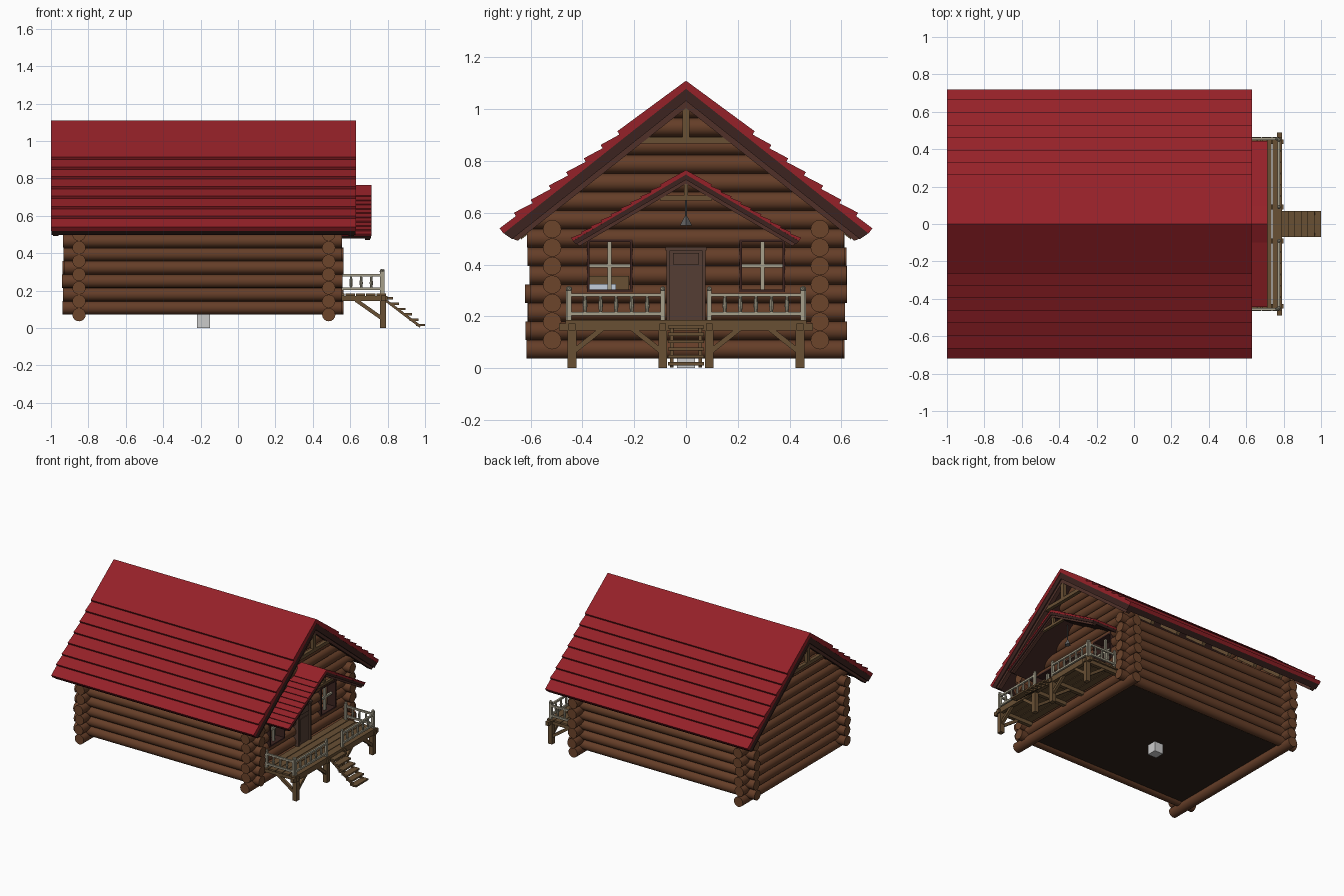
import bpy, bmesh, random
from mathutils import Vector, Matrix

if "Cube" in bpy.data.objects:
    bpy.data.objects.remove(bpy.data.objects["Cube"])

random.seed(4)

def mat(name, r, g, b):
    m = bpy.data.materials.new(name)
    m.diffuse_color = (r, g, b, 1)
    m.use_nodes = True
    m.node_tree.nodes["Principled BSDF"].inputs["Base Color"].default_value = m.diffuse_color
    return m

RED = mat("red_roof", .30, .015, .021)
DARK = mat("dark_timber", .045, .017, .014)
BARGE = mat("barge_timber", .08, .03, .022)
LOG = mat("log", .13, .048, .021)
END = mat("log_end", .15, .058, .024)
WOOD = mat("porch_wood", .14, .08, .034)
RAIL = mat("pale_rail", .38, .35, .26)
FLOOR = mat("floor", .028, .017, .01)
DOOR = mat("door", .09, .048, .034)
METAL = mat("metal", .12, .12, .12)
LINEN = mat("linen", .55, .62, .72)

def box(bm, x0, x1, y0, y1, z0, z1):
    m = Matrix.Translation(((x0+x1)/2, (y0+y1)/2, (z0+z1)/2)) @ Matrix.Diagonal((x1-x0, y1-y0, z1-z0, 1))
    bmesh.ops.create_cube(bm, size=1, matrix=m)

def along(a, b):
    a, b = Vector(a), Vector(b)
    return Matrix.Translation((a+b)/2) @ (b-a).to_track_quat('Z', 'Y').to_matrix().to_4x4(), (b-a).length

def beam(bm, a, b, w):
    m, l = along(a, b)
    bmesh.ops.create_cube(bm, size=1, matrix=m @ Matrix.Diagonal((w, w, l, 1)))

def rod(bm, a, b, r0, r1=None, n=16):
    m, l = along(a, b)
    bmesh.ops.create_cone(bm, cap_ends=True, segments=n, radius1=r0,
                          radius2=r0 if r1 is None else r1, depth=l, matrix=m)

def prism(bm, half, x0, x1):
    """Extrude a profile in y-z, mirrored about y = 0; half starts and ends on the axis."""
    pts = half + [(-y, z) for y, z in reversed(half[1:-1])]
    f = bm.faces.new([bm.verts.new((x0, y, z)) for y, z in pts])
    ext = bmesh.ops.extrude_face_region(bm, geom=[f])
    bmesh.ops.translate(bm, vec=(x1-x0, 0, 0), verts=[v for v in ext['geom'] if isinstance(v, bmesh.types.BMVert)])
    bmesh.ops.recalc_face_normals(bm, faces=bm.faces[:])

def finish(name, bm, material, cap=None, smooth=False):
    me = bpy.data.meshes.new(name)
    if cap:
        for f in bm.faces:
            f.material_index = int(len(f.verts) > 4)
    bm.to_mesh(me)
    bm.free()
    me.materials.append(material)
    if cap:
        me.materials.append(cap)
    ob = bpy.data.objects.new(name, me)
    bpy.context.collection.objects.link(ob)
    if smooth:
        bpy.ops.object.select_all(action='DESELECT')
        ob.select_set(True)
        bpy.context.view_layer.objects.active = ob
        bpy.ops.object.shade_smooth_by_angle(angle=.7)
    return ob

# Log walls
R, STEP = .0357, .0715
jit = lambda: random.uniform(-.012, .012)
for name, y in (("front_log_wall", -.517), ("back_log_wall", .517)):
    bm = bmesh.new()
    for k in range(7):
        z = .108 + STEP*k
        rod(bm, (-.935+jit()/2, y, z), (.56+jit()/2, y, z), R)
    finish(name, bm, LOG, END, True)

for name, x in (("left_gable_wall", -.85), ("right_gable_wall", .485)):
    bm = bmesh.new()
    for k in range(14):
        z = .072 + STEP*k
        h = min(.612, (1.05-z)/.79)
        j = jit() if h == .612 else 0
        rod(bm, (x, -h+j, z), (x, h+j, z), R)
    wall = finish(name, bm, LOG, END)
    if x > 0:  # window openings
        bm = bmesh.new()
        for s in (-1, 1):
            box(bm, x-.1, x+.1, s*.295-.083, s*.295+.083, .30, .49)
        cutter = finish("window_cutter", bm, LOG)
        cutter.hide_render = True
        cutter.hide_viewport = False
        mod = wall.modifiers.new("openings", 'BOOLEAN')
        mod.object, mod.operation, mod.solver = cutter, 'DIFFERENCE', 'EXACT'
        dg = bpy.context.evaluated_depsgraph_get()
        wall_mesh = bpy.data.meshes.new_from_object(wall.evaluated_get(dg))
        wall.modifiers.clear()
        wall.data = wall_mesh
        bpy.data.objects.remove(cutter)
    bpy.ops.object.select_all(action='DESELECT')
    wall.select_set(True)
    bpy.context.view_layer.objects.active = wall
    bpy.ops.object.shade_smooth_by_angle(angle=.7)

# Floor and footing block
bm = bmesh.new()
box(bm, -.85, .485, -.517, .517, .09, .12)
finish("floor", bm, FLOOR)
bm = bmesh.new()
box(bm, -.22, -.15, -.035, .035, 0, .072)
finish("footing_block", bm, None or mat("stone", .6, .6, .6))

# Shingled roofs: overlapping courses give a stepped profile
def roof(name, apex, noses, drop, t, x0, x1):
    half = [(0, apex)]
    for y, z in noses[:-1]:
        half += [(y, z), (y-drop*.6, z-drop)]
    ye, ze = noses[-1]
    half += [(ye, ze), (ye-t*.6, ze-t*.8), (0, apex-t*1.25)]
    bm = bmesh.new()
    prism(bm, half, x0, x1)
    finish(name, bm, RED)

roof("main_roof", 1.11, [(.265, .915), (.33, .862), (.395, .81), (.463, .757), (.53, .705),
                         (.60, .65), (.665, .60), (.72, .54)], .013, .025, -1, .63)
bm = bmesh.new()
prism(bm, [(0, 1.079), (.705, .521), (.672, .498), (0, 1.032)], -.998, .628)
finish("roof_boards", bm, DARK)
roof("porch_roof", .765, [(.10+.0383*i, .709-.0229*i) for i in range(10)], .006, .014, .49, .715)
bm = bmesh.new()
prism(bm, [(0, .748), (.437, .491), (.425, .478), (0, .727)], .49, .712)
finish("porch_roof_boards", bm, DARK)

# Gable trusses and eave rafters
bm = bmesh.new()
for x in (-.975, .605):
    prism(bm, [(0, 1.034), (.672, .5), (.65, .492), (0, 1.004)], x-.015, x+.015)
prism(bm, [(0, .73), (.425, .48), (.41, .472), (0, .712)], .68, .705)
finish("barge_boards", bm, BARGE)
bm = bmesh.new()
for x in (-.975, .605):
    box(bm, x-.013, x+.013, -.014, .014, .87, 1.02)
    box(bm, x-.013, x+.013, -.2, .2, .868, .893)
box(bm, .68, .70, -.008, .008, .655, .72)
box(bm, .68, .70, -.1, .1, .648, .666)
finish("truss_timbers", bm, WOOD)
bm = bmesh.new()
for i in range(6):
    x = -.72 + .22*i
    for s in (-1, 1):
        beam(bm, (x, s*.48, .638), (x, s*.645, .508), .028)
finish("eave_rafters", bm, WOOD)

# Door and lamp
bm = bmesh.new()
box(bm, .48, .53, -.065, .065, .185, .455)
for s in (-1, 1):
    box(bm, .48, .54, s*.068-.007, s*.068+.007, .185, .46)
box(bm, .48, .545, -.08, .08, .455, .468)
box(bm, .53, .536, -.05, .05, .40, .445)
box(bm, .53, .534, -.045, .045, .21, .37)
finish("door", bm, DOOR)
bm = bmesh.new()
rod(bm, (.57, 0, .55), (.57, 0, .585), .024, .006, 4)
rod(bm, (.57, 0, .585), (.57, 0, .70), .003, None, 6)
finish("porch_lamp", bm, METAL)

# Windows
frame, cross = bmesh.new(), bmesh.new()
for s in (-1, 1):
    c = s*.295
    for e in (-1, 1):
        box(frame, .455, .525, c+e*.083-.005, c+e*.083+.005, .295, .495)
        zc = .395 + e*.097
        box(frame, .455, .525, c-.088, c+.088, zc-.005, zc+.005)
    box(cross, .485, .50, c-.008, c+.008, .30, .49)
    box(cross, .485, .50, c-.08, c+.08, .388, .402)
finish("window_frames", frame, DARK)
finish("window_crosses", cross, RAIL)

# Bed inside
bm = bmesh.new()
box(bm, -.1, .3, -.42, -.22, .12, .29)
box(bm, -.13, -.1, -.42, -.22, .12, .355)
finish("bed", bm, WOOD)
bm = bmesh.new()
box(bm, -.09, .0, -.38, -.27, .29, .325)
finish("pillow", bm, LINEN)

# Porch deck, posts, braces
bm = bmesh.new()
for i in range(5):
    box(bm, .52+.055*i, .57+.055*i, -.465, .465, .172, .185)
box(bm, .765, .79, -.49, .49, .145, .173)
for y in (-.44, -.09, .09, .44):
    box(bm, .758, .79, y-.017, y+.017, 0, .172)
    box(bm, .50, .80, y-.013, y+.013, .145, .172)
    beam(bm, (.765, y, .055), (.63, y, .15), .02)
    d = -.12 if y in (.44, -.09) else .12
    beam(bm, (.775, y, .06), (.775, y+d, .155), .02)
finish("porch_frame", bm, WOOD)

# Stairs
bm = bmesh.new()
for i in range(6):
    x, z = .80+.0345*i, .165-.0285*i
    box(bm, x-.02, x+.0275, -.07, .07, z-.012, z)
for s in (-1, 1):
    beam(bm, (.79, s*.055, .148), (.975, s*.055, .008), .014)
finish("porch_stairs", bm, WOOD)

# Railings
bm = bmesh.new()
def railing(a, b, n):
    a, b = Vector(a), Vector(b)
    for z in (.21, .282):
        o = Vector((0, 0, z))
        beam(bm, a+o, b+o, .013)
    for i in range(1, n+1):
        p = a.lerp(b, i/(n+1))
        lo, mid, hi = (p+Vector((0, 0, z)) for z in (.21, .24, .28))
        rod(bm, lo, mid, .005, .009, 8)
        rod(bm, mid, hi, .009, .005, 8)
    for p in (a, b):
        box(bm, p.x-.008, p.x+.008, p.y-.008, p.y+.008, .18, .30)
        bmesh.ops.create_icosphere(bm, subdivisions=1, radius=.011,
                                   matrix=Matrix.Translation((p.x, p.y, .306)))
for s in (-1, 1):
    railing((.775, s*.09, 0), (.775, s*.45, 0), 5)
    railing((.55, s*.455, 0), (.767, s*.455, 0), 3)
finish("porch_railings", bm, RAIL)
